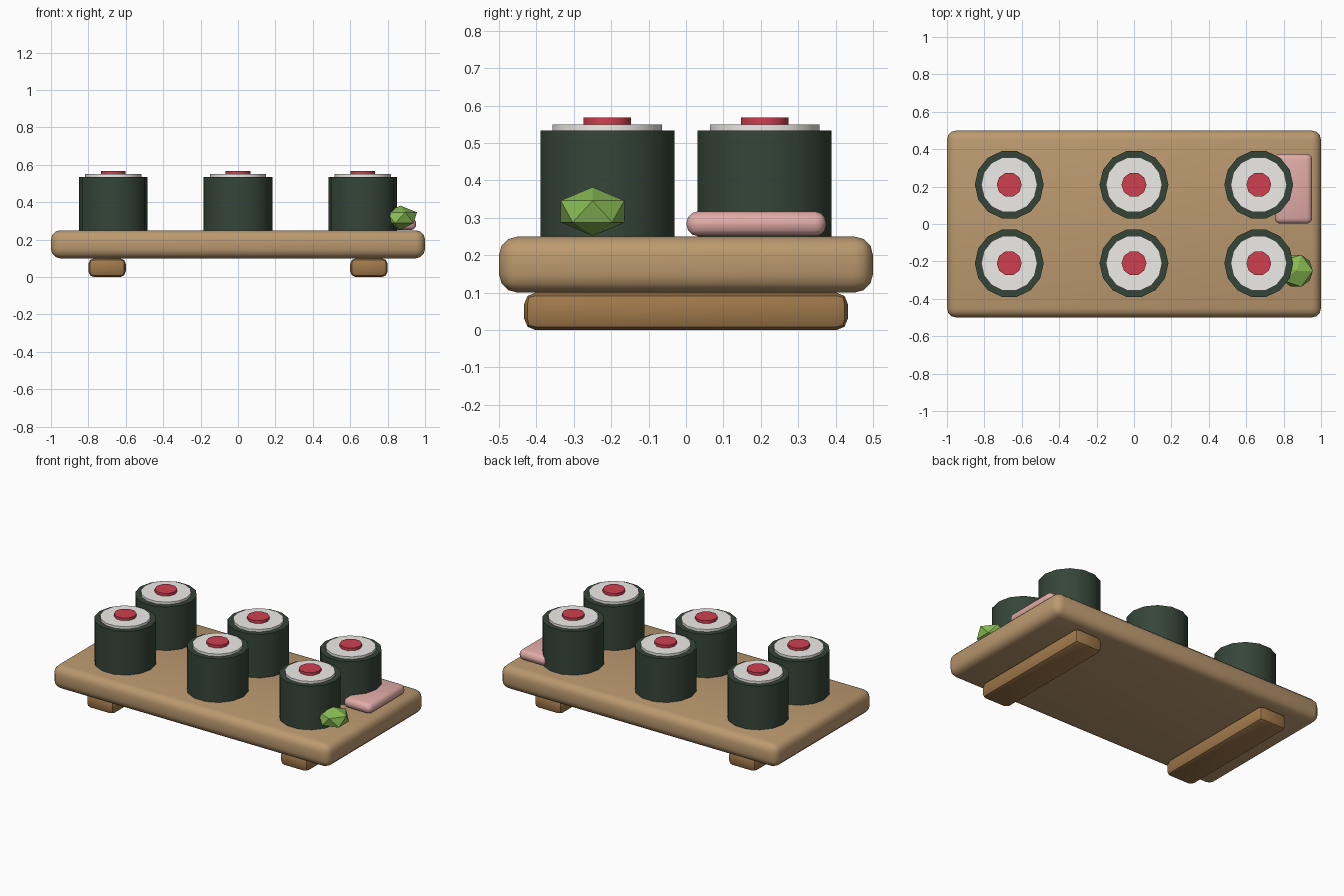
import bpy, bmesh
from math import sin, cos, pi, radians

if "Cube" in bpy.data.objects:
    bpy.data.objects.remove(bpy.data.objects["Cube"])


def material(name, rgb):
    m = bpy.data.materials.new(name)
    m.diffuse_color = (*rgb, 1)
    m.use_nodes = True
    m.node_tree.nodes["Principled BSDF"].inputs["Base Color"].default_value = m.diffuse_color
    return m


WOOD = material("wood", (0.50, 0.32, 0.16))
DARK_WOOD = material("dark_wood", (0.35, 0.19, 0.07))
SEAWEED = material("seaweed", (0.036, 0.06, 0.04))
RICE = material("rice", (0.85, 0.84, 0.80))
FISH = material("fish", (0.62, 0.05, 0.08))
GINGER = material("ginger", (0.75, 0.41, 0.39))
WASABI = material("wasabi", (0.25, 0.50, 0.09))


def add_object(name, bm, mat, loc):
    bmesh.ops.recalc_face_normals(bm, faces=bm.faces)
    mesh = bpy.data.meshes.new(name)
    bm.to_mesh(mesh)
    bm.free()
    mesh.materials.append(mat)
    ob = bpy.data.objects.new(name, mesh)
    ob.location = loc
    bpy.context.collection.objects.link(ob)
    return ob


def smooth(ob, angle=40):
    bpy.ops.object.select_all(action='DESELECT')
    ob.select_set(True)
    bpy.context.view_layer.objects.active = ob
    bpy.ops.object.shade_smooth_by_angle(angle=radians(angle))


def rounded_box(name, size, loc, bevel, segments, mat):
    bm = bmesh.new()
    bmesh.ops.create_cube(bm, size=1)
    bmesh.ops.scale(bm, vec=size, verts=bm.verts)
    bmesh.ops.bevel(bm, geom=bm.edges[:], offset=bevel, segments=segments,
                    profile=0.5, affect='EDGES')
    smooth(add_object(name, bm, mat, loc))


def prism(name, sides, radius, z0, z1, x, y, mat):
    # upright prism with a corner on the x axis
    bm = bmesh.new()
    ring = [bm.verts.new((radius * cos(2 * pi * i / sides),
                          radius * sin(2 * pi * i / sides), 0)) for i in range(sides)]
    base = bm.faces.new(ring)
    top = bmesh.ops.extrude_face_region(bm, geom=[base], use_keep_orig=True)
    bmesh.ops.translate(bm, vec=(0, 0, z1 - z0),
                        verts=[v for v in top["geom"] if isinstance(v, bmesh.types.BMVert)])
    smooth(add_object(name, bm, mat, (x, y, z0)))


# Serving board and its two feet
rounded_box("board", (2, 1, 0.15), (0, 0, 0.175), 0.05, 3, WOOD)
for side, x in (("left", -0.7), ("right", 0.7)):
    rounded_box(side + "_foot", (0.2, 0.865, 0.1), (x, 0, 0.05), 0.03, 2, DARK_WOOD)

# Six rolls: seaweed wrap, rice disc, fish centre
for row, y in (("front", -0.21), ("back", 0.21)):
    for col, x in (("left", -0.667), ("middle", 0), ("right", 0.667)):
        tag = f"{row}_{col}_"
        prism(tag + "seaweed_wrap", 14, 0.184, 0.25, 0.534, x, y, SEAWEED)
        prism(tag + "rice", 14, 0.15, 0.27, 0.55, x, y, RICE)
        prism(tag + "fish_filling", 10, 0.0667, 0.29, 0.568, x, y, FISH)

# Ginger slice
rounded_box("ginger_slice", (0.2, 0.373, 0.066), (0.853, 0.188, 0.284), 0.03, 3, GINGER)

# Faceted wasabi lump
bm = bmesh.new()
bmesh.ops.create_icosphere(bm, subdivisions=1, radius=0.1)
bmesh.ops.scale(bm, vec=(1, 1, 0.65), verts=bm.verts)
add_object("wasabi", bm, WASABI, (0.867, -0.25, 0.317))
